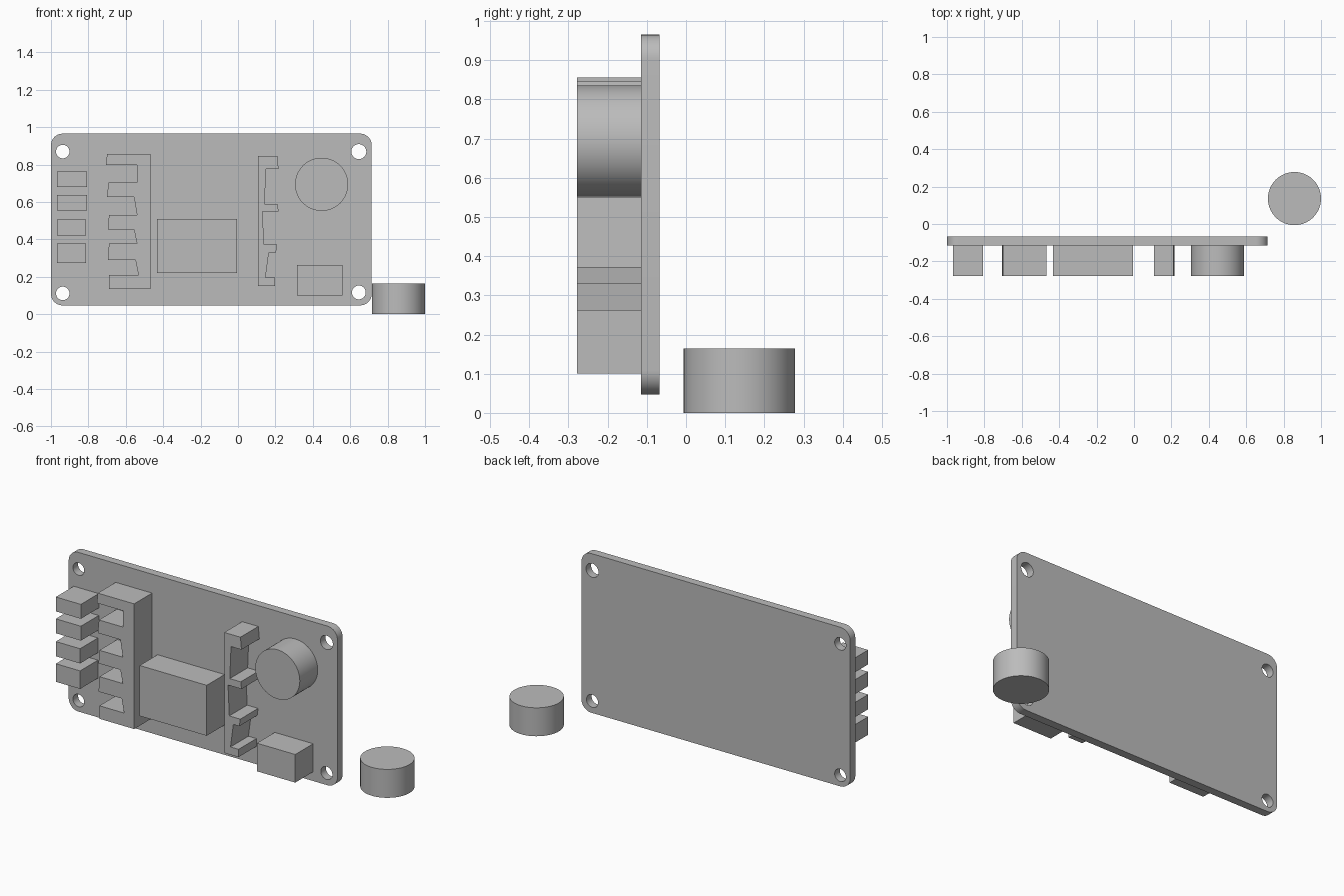
import bpy
import bmesh
from math import pi, cos, sin
from mathutils import Matrix

cube = bpy.data.objects.get("Cube")
if cube:
    bpy.data.objects.remove(cube, do_unlink=True)

BACK, FACE, FRONT = -0.068, -0.115, -0.278   # board back, board face, part fronts

grey = bpy.data.materials.new("plain grey")
grey.use_nodes = True
colour = (0.5, 0.5, 0.5, 1)
grey.diffuse_color = colour
grey.node_tree.nodes["Principled BSDF"].inputs["Base Color"].default_value = colour


def make(name, bm, smooth=False):
    bmesh.ops.recalc_face_normals(bm, faces=bm.faces)
    mesh = bpy.data.meshes.new(name)
    bm.to_mesh(mesh)
    bm.free()
    mesh.materials.append(grey)
    obj = bpy.data.objects.new(name, mesh)
    bpy.context.collection.objects.link(obj)
    if smooth:
        bpy.ops.object.select_all(action="DESELECT")
        obj.select_set(True)
        bpy.context.view_layer.objects.active = obj
        bpy.ops.object.shade_smooth_by_angle()
    return obj


def prism(name, outline, back=FACE, front=FRONT, smooth=False):
    """Extrude an x-z outline along y."""
    bm = bmesh.new()
    face = bm.faces.new([bm.verts.new((x, back, z)) for x, z in outline])
    extruded = bmesh.ops.extrude_face_region(bm, geom=[face], use_keep_orig=True)
    verts = [g for g in extruded["geom"] if isinstance(g, bmesh.types.BMVert)]
    bmesh.ops.translate(bm, verts=verts, vec=(0, front - back, 0))
    return make(name, bm, smooth)


def block(name, left, right, bottom, top):
    return prism(name, [(left, bottom), (right, bottom), (right, top), (left, top)])


def circle(x, z, radius, steps=64):
    return [(x + radius * cos(2 * pi * i / steps), z + radius * sin(2 * pi * i / steps))
            for i in range(steps)]


def rounded(left, right, bottom, top, r, steps=10):
    centres = [(right - r, top - r), (left + r, top - r),
               (left + r, bottom + r), (right - r, bottom + r)]
    return [(x + r * cos(pi / 2 * (q + i / steps)), z + r * sin(pi / 2 * (q + i / steps)))
            for q, (x, z) in enumerate(centres) for i in range(steps + 1)]


def comb(name, spine, teeth):
    """Each tooth: top z, bottom z, tip x at top and bottom, root x at top and bottom."""
    outline = [(spine, teeth[0][0])]
    for i, (top, bottom, tip_a, tip_b, root_a, root_b) in enumerate(teeth):
        if i > 0:
            outline.append((root_a, top))
        outline += [(tip_a, top), (tip_b, bottom)]
        if i < len(teeth) - 1:
            outline.append((root_b, bottom))
    outline.append((spine, teeth[-1][1]))
    return prism(name, outline)


# Board with rounded corners and four screw holes
board = prism("board", rounded(-1, 0.715, 0.047, 0.965, 0.062), BACK, FACE)
holes = [(-0.937, 0.869, 0.036), (0.646, 0.869, 0.04),
         (-0.937, 0.111, 0.036), (0.646, 0.116, 0.037)]
for x, z, radius in holes:
    cutter = prism("hole_cutter", circle(x, z, radius, 40), BACK + 0.1, FACE - 0.1)
    cutter.hide_render = True
    cutter.hide_set(True)
    cut = board.modifiers.new("screw hole", "BOOLEAN")
    cut.operation = "DIFFERENCE"
    cut.solver = "EXACT"
    cut.object = cutter
# Bake the holes so the cutters can go
graph = bpy.context.evaluated_depsgraph_get()
cut_mesh = bpy.data.meshes.new_from_object(board.evaluated_get(graph))
board.modifiers.clear()
board.data = cut_mesh
for obj in [o for o in bpy.data.objects if o.name.startswith("hole_cutter")]:
    bpy.data.objects.remove(obj, do_unlink=True)
bpy.ops.object.select_all(action="DESELECT")
board.select_set(True)
bpy.context.view_layer.objects.active = board
bpy.ops.object.shade_smooth_by_angle()

# Column of small blocks at the edge
for i, (bottom, top) in enumerate([(0.679, 0.762), (0.553, 0.636),
                                   (0.42, 0.505), (0.273, 0.377)]):
    block(f"edge_block_{i + 1}", -0.968, -0.808 if i < 2 else -0.813, bottom, top)

# Two toothed connectors
comb("large_comb", -0.468, [
    (0.856, 0.797, -0.7, -0.706, 0, -0.54),
    (0.703, 0.626, -0.693, -0.7, -0.54, -0.556),
    (0.529, 0.452, -0.69, -0.695, -0.54, -0.556),
    (0.377, 0.289, -0.69, -0.695, -0.54, -0.548),
    (0.209, 0.134, -0.69, -0.69, -0.532, 0)])
comb("small_comb", 0.107, [
    (0.845, 0.775, 0.21, 0.217, 0, 0.15),
    (0.588, 0.548, 0.212, 0.217, 0.142, 0.131),
    (0.372, 0.33, 0.209, 0.203, 0.139, 0.165),
    (0.195, 0.15, 0.198, 0.198, 0.147, 0)])

# Main chip, lower box and round knob
block("main_chip", -0.433, -0.005, 0.219, 0.51)
block("lower_box", 0.315, 0.56, 0.1, 0.262)
prism("round_knob", circle(0.447, 0.694, 0.142), smooth=True)

# Loose upright disc beside the board
bm = bmesh.new()
bmesh.ops.create_cone(bm, cap_ends=True, segments=64, radius1=0.142, radius2=0.142,
                      depth=0.164, matrix=Matrix.Translation((0.858, 0.136, 0.082)))
make("loose_disc", bm, smooth=True)
